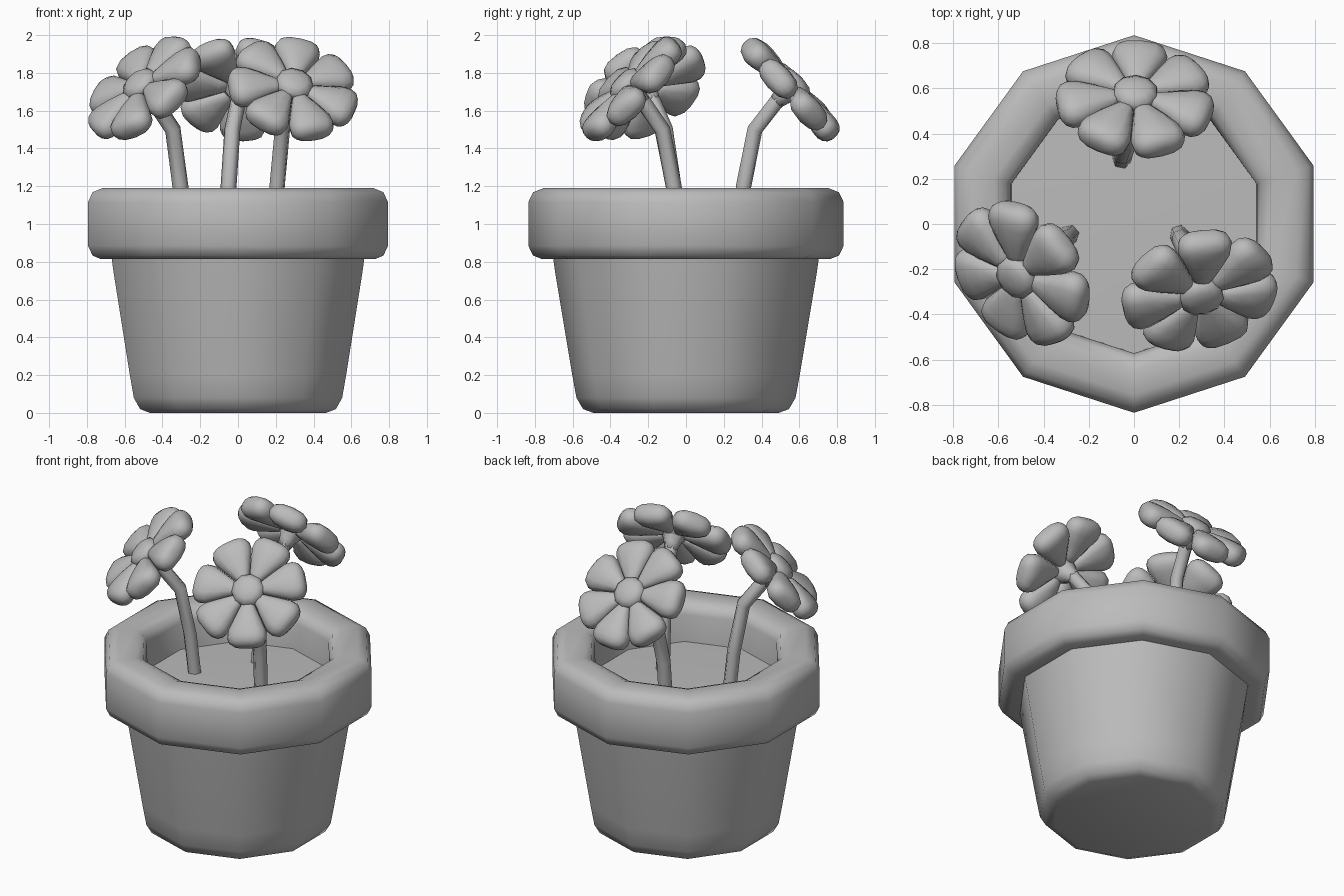
import bpy, bmesh, math
from mathutils import Vector, Matrix

cube = bpy.data.objects.get("Cube")
if cube:
    bpy.data.objects.remove(cube, do_unlink=True)

clay = bpy.data.materials.new("plain_grey")
clay.use_nodes = True
GREY = (0.5, 0.5, 0.5, 1)
clay.diffuse_color = GREY
clay.node_tree.nodes["Principled BSDF"].inputs["Base Color"].default_value = GREY


def add_mesh(name, bm, angle=60):
    bmesh.ops.recalc_face_normals(bm, faces=bm.faces)
    me = bpy.data.meshes.new(name)
    bm.to_mesh(me)
    bm.free()
    me.materials.append(clay)
    ob = bpy.data.objects.new(name, me)
    bpy.context.collection.objects.link(ob)
    bpy.ops.object.select_all(action='DESELECT')
    ob.select_set(True)
    bpy.context.view_layer.objects.active = ob
    bpy.ops.object.shade_smooth_by_angle(angle=math.radians(angle))
    return ob


def loft(bm, rings, closed=False):
    """Bridge a list of equal-sized point rings."""
    loops = [[bm.verts.new(p) for p in ring] for ring in rings]
    n = len(loops[0])
    pairs = list(zip(loops, loops[1:]))
    if closed:
        pairs.append((loops[-1], loops[0]))
    for a, b in pairs:
        for i in range(n):
            j = (i + 1) % n
            bm.faces.new((a[i], a[j], b[j], b[i]))
    if not closed:
        bm.faces.new(loops[0])
        bm.faces.new(loops[-1])


def ring(r, z, n=10):
    return [Vector((r * math.sin(math.tau * i / n), r * math.cos(math.tau * i / n), z))
            for i in range(n)]


def lathe(name, profile, closed=False):
    bm = bmesh.new()
    loft(bm, [ring(r, z) for r, z in profile], closed=closed)
    return add_mesh(name, bm)


# Ten-sided tapered pot, its thick rounded rim, and the soil
lathe("pot_body", [(0.49, 0), (0.545, 0.02), (0.58, 0.08), (0.602, 0.2),
                   (0.692, 0.74), (0.705, 0.83)])
lathe("pot_rim", [(0.57, 0.815), (0.765, 0.815), (0.81, 0.833), (0.835, 0.885),
                  (0.835, 1.115), (0.81, 1.168), (0.755, 1.19), (0.65, 1.19),
                  (0.595, 1.168), (0.572, 1.115)], closed=True)
lathe("soil", [(0.6, 0.9), (0.6, 0.935), (0.3, 0.945)])

# Petal sections: distance from centre, half width, half thickness, lift
PETAL = [(0.04, 0.018, 0.025, 0.015), (0.11, 0.052, 0.045, 0.012),
         (0.18, 0.086, 0.06, 0.008), (0.25, 0.119, 0.07, 0.002),
         (0.292, 0.122, 0.07, 0), (0.322, 0.108, 0.06, 0),
         (0.34, 0.08, 0.042, 0), (0.348, 0.05, 0.02, 0)]


def rounded(v):
    """Pull a sine or cosine outward for a boxier, pillow-like section."""
    return math.copysign(abs(v) ** 0.8, v)


def petal_rings(turn):
    rot = Matrix.Rotation(turn, 3, 'Z')
    angles = [math.tau * k / 12 for k in range(12)]
    return [[rot @ Vector((r, w * rounded(math.cos(a)), h + t * rounded(math.sin(a))))
             for a in angles] for r, w, t, h in PETAL]


def flower(side, centre, heading, phase, stem):
    centre = Vector(centre)
    flat = Vector((*heading, 0)).normalized()
    normal = flat * 0.73 + Vector((0, 0, 0.68))
    normal.normalize()
    e1 = Vector((0, 0, 1)).cross(normal).normalized()
    e2 = normal.cross(e1)
    place = Matrix((e1, e2, normal)).transposed().to_4x4()
    place.translation = centre

    # Seven puffy petals around the middle
    bm = bmesh.new()
    for i in range(7):
        loft(bm, petal_rings(math.radians(phase) + math.tau * i / 7))
    add_mesh(side + "_petals", bm, 80).matrix_world = place

    # Domed flower middle
    bm = bmesh.new()
    loft(bm, [ring(r, z) for r, z in
              [(0.07, -0.02), (0.1, 0.03), (0.097, 0.058), (0.065, 0.08), (0.02, 0.086)]])
    add_mesh(side + "_flower_middle", bm, 80).matrix_world = place

    # Small cup joining stem and flower
    bm = bmesh.new()
    loft(bm, [ring(r, z, 8) for r, z in [(0.04, -0.1), (0.05, -0.06), (0.075, -0.01)]])
    add_mesh(side + "_flower_cup", bm, 80).matrix_world = place

    # Bent stem
    cu = bpy.data.curves.new(side + "_stem", 'CURVE')
    cu.dimensions = '3D'
    cu.bevel_depth = 0.043
    cu.bevel_resolution = 1
    cu.use_fill_caps = True
    pts = [Vector(p) for p in stem] + [centre - normal * 0.09, centre]
    sp = cu.splines.new('POLY')
    sp.points.add(len(pts) - 1)
    for q, p in zip(sp.points, pts):
        q.co = (*p, 1)
    sp.use_smooth = True
    cu.materials.append(clay)
    bpy.context.collection.objects.link(bpy.data.objects.new(side + "_stem", cu))


flower("right", (-0.498, -0.218, 1.715), (-0.78, -0.62), 88,
       [(-0.283, -0.045, 0.92), (-0.305, -0.065, 1.2), (-0.345, -0.11, 1.5)])
flower("left", (0.291, -0.295, 1.715), (0.27, -0.96), 126,
       [(0.2, -0.045, 0.92), (0.207, -0.065, 1.2), (0.235, -0.125, 1.5)])
flower("back", (0.005, 0.55, 1.715), (0.05, 1), 62,
       [(-0.054, 0.285, 0.92), (-0.05, 0.305, 1.2), (-0.03, 0.365, 1.5)])
